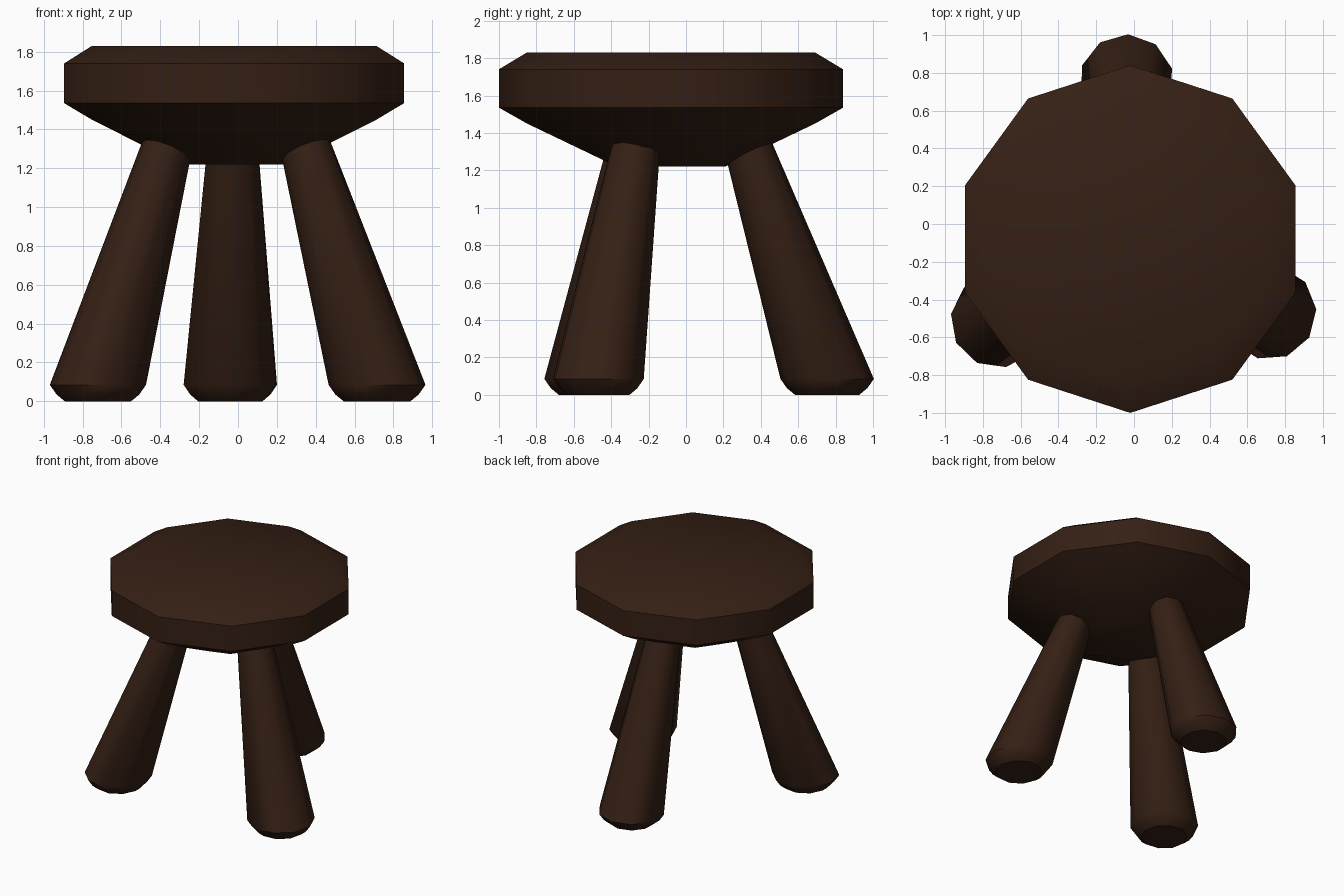
import bpy, bmesh, math

if "Cube" in bpy.data.objects:
    bpy.data.objects.remove(bpy.data.objects["Cube"])

SIDES = 10
CX, CY = -0.02, -0.08   # seat centre

wood = bpy.data.materials.new("dark_wood")
wood.diffuse_color = (0.035, 0.014, 0.007, 1)
wood.use_nodes = True
wood.node_tree.nodes["Principled BSDF"].inputs["Base Color"].default_value = wood.diffuse_color


def loft(name, rings, start):
    """Skin capped horizontal ten-sided rings given as (x, y, z, radius)."""
    bm = bmesh.new()
    loops = []
    for x, y, z, r in rings:
        angles = [start + math.tau * i / SIDES for i in range(SIDES)]
        loops.append([bm.verts.new((x + r * math.cos(a), y + r * math.sin(a), z))
                      for a in angles])
    for low, high in zip(loops, loops[1:]):
        for i in range(SIDES):
            j = (i + 1) % SIDES
            bm.faces.new((low[i], low[j], high[j], high[i]))
    bm.faces.new(loops[0][::-1])
    bm.faces.new(loops[-1])
    mesh = bpy.data.meshes.new(name)
    bm.to_mesh(mesh)
    bm.free()
    mesh.materials.append(wood)
    obj = bpy.data.objects.new(name, mesh)
    bpy.context.collection.objects.link(obj)
    bpy.ops.object.select_all(action='DESELECT')
    obj.select_set(True)
    bpy.context.view_layer.objects.active = obj
    bpy.ops.object.shade_smooth_by_angle(angle=math.radians(40))
    return obj


# Seat: tapered underside, upright rim, chamfered top
seat_profile = [(1.22, 0.29), (1.45, 0.77), (1.535, 0.92), (1.74, 0.92), (1.83, 0.77)]
loft("seat", [(CX, CY, z, r) for z, r in seat_profile], math.pi / 2)

# Legs: splayed tapered posts with rounded feet, as (height, splay, radius)
leg_profile = [(0, 0.83, 0.172), (0.035, 0.83, 0.215), (0.085, 0.83, 0.25),
               (1.40, 0.385, 0.128)]
for name, turn in (("back_leg", 0), ("left_leg", 120), ("right_leg", 240)):
    a = math.radians(91.7 + turn)
    rings = [(CX + 0.005 + d * math.cos(a), CY + 0.005 + d * math.sin(a), z, r)
             for z, d, r in leg_profile]
    loft(name, rings, math.radians(88 + turn))
